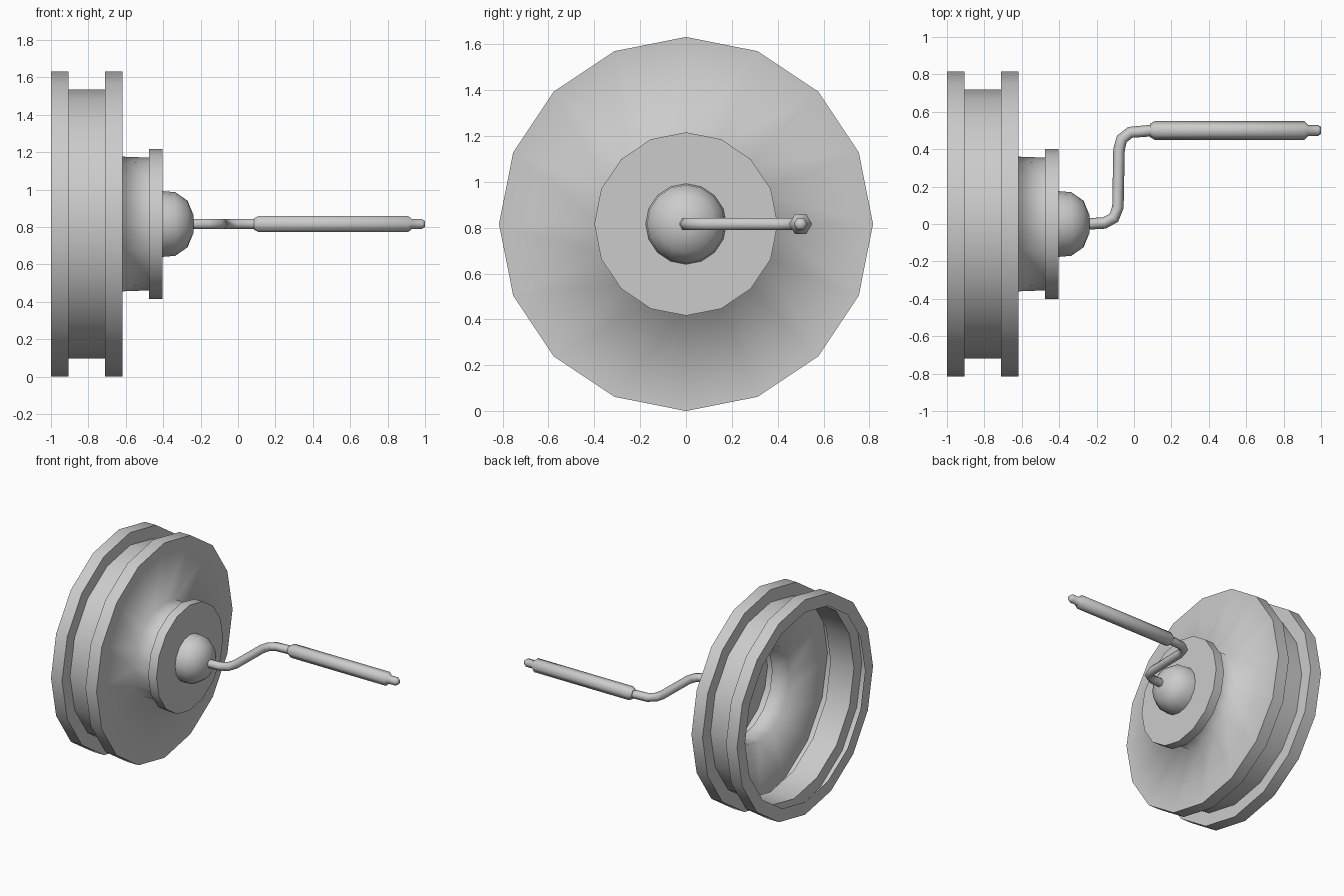
import bpy, bmesh, math
from mathutils import Vector

if "Cube" in bpy.data.objects:
    bpy.data.objects.remove(bpy.data.objects["Cube"])

AXIS_Z = 0.816


def sweep(name, rings, sides, cap_start=False, cap_end=False, smooth_rings=()):
    """Skin rings of (centre, in-plane normal, radius); edges over 35 degrees become sharp."""
    bm = bmesh.new()
    loops = []
    for centre, normal, r in rings:
        loop = []
        for k in range(sides):
            a = 2 * math.pi * k / sides
            loop.append(bm.verts.new(centre + r * (normal * math.cos(a) + Vector((0, 0, math.sin(a))))))
        loops.append(loop)
    for a, b in zip(loops, loops[1:]):
        for k in range(sides):
            j = (k + 1) % sides
            bm.faces.new((a[k], a[j], b[j], b[k]))
    if cap_start:
        bm.faces.new(loops[0][::-1])
    if cap_end:
        bm.faces.new(loops[-1])
    bm.normal_update()
    keep = {v for i in smooth_rings for v in loops[i]}
    limit = math.radians(35 if sides > 8 else 62)
    for f in bm.faces:
        f.smooth = True
    for e in bm.edges:
        if len(e.link_faces) == 2 and e.calc_face_angle() > limit:
            e.smooth = e.verts[0] in keep and e.verts[1] in keep
    mesh = bpy.data.meshes.new(name)
    bm.to_mesh(mesh)
    bm.free()
    ob = bpy.data.objects.new(name, mesh)
    bpy.context.collection.objects.link(ob)
    return ob


def lathe(name, profile, sides, y=0.0, **kw):
    """Revolve (x, radius) points about an axis parallel to x."""
    rings = [(Vector((x, y, AXIS_Z)), Vector((0, 1, 0)), r) for x, r in profile]
    return sweep(name, rings, sides, **kw)


# Grooved wheel, open at the back, running into the hollow hub
lathe("wheel_and_hub", [
    (-1.0, 0.72), (-1.0, 0.816), (-0.907, 0.816), (-0.907, 0.72),
    (-0.71, 0.72), (-0.71, 0.816), (-0.617, 0.816), (-0.617, 0.36),
    (-0.475, 0.355), (-0.475, 0.40), (-0.405, 0.40)],
    16, cap_end=True, smooth_rings=(7,))

# Domed cap on the hub
lathe("hub_dome", [(-0.405, 0.176), (-0.335, 0.17), (-0.27, 0.125),
                   (-0.237, 0.045)], 16, cap_end=True)

# Bent crank rod
path = [(-0.26, 0.0), (-0.16, 0.005), (-0.108, 0.032), (-0.086, 0.09), (-0.08, 0.40),
        (-0.065, 0.455), (-0.02, 0.49), (0.10, 0.50)]
pts = [Vector((x, y, AXIS_Z)) for x, y in path]
rings = []
for i, p in enumerate(pts):
    d_in = (p - pts[max(i - 1, 0)]).normalized()
    d_out = (pts[min(i + 1, len(pts) - 1)] - p).normalized()
    t = (d_in + d_out).normalized()
    rings.append((p, Vector((-t.y, t.x, 0)), 0.031))
sweep("crank_rod", rings, 6, cap_start=True, cap_end=True)

# Hexagonal handle grip with a tapered tip
lathe("handle_grip", [(0.085, 0.035), (0.11, 0.05), (0.91, 0.05), (0.93, 0.03),
                      (0.983, 0.03), (1.0, 0.019)], 6, y=0.50,
      cap_start=True, cap_end=True)
